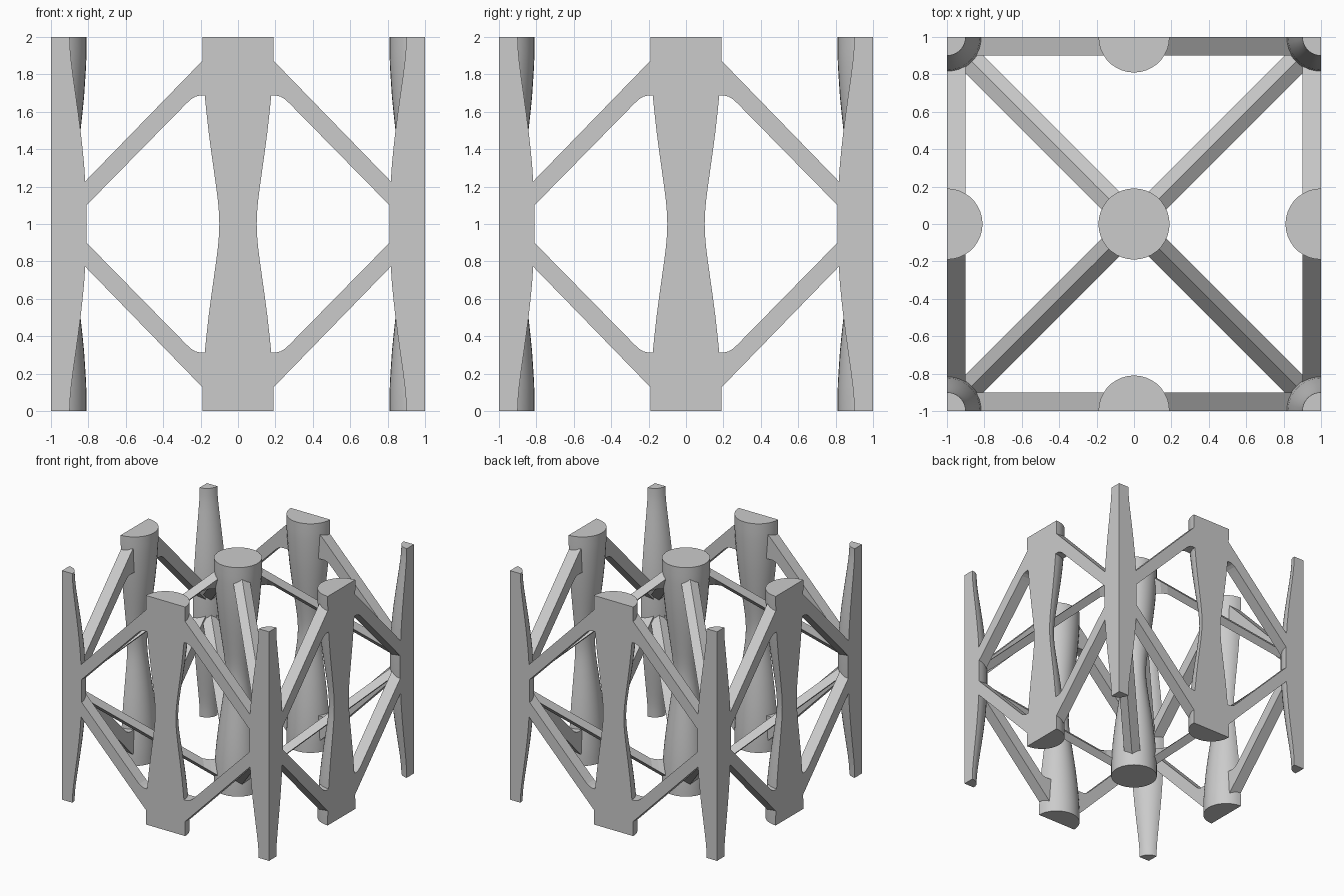
import bpy, bmesh, math
from mathutils import Matrix, Vector

cube = bpy.data.objects.get("Cube")
if cube:
    bpy.data.objects.remove(cube, do_unlink=True)

grey = bpy.data.materials.new("light_grey")
grey.use_nodes = True
COLOUR = (0.6, 0.6, 0.6, 1)
grey.diffuse_color = COLOUR
grey.node_tree.nodes["Principled BSDF"].inputs["Base Color"].default_value = COLOUR

# Column radius by distance from its wide end (0) to its narrow end (1)
TAPER = [(0, .19), (.08, .19), (.15, .188), (.23, .183), (.32, .177), (.41, .168),
         (.5, .158), (.6, .145), (.7, .131), (.8, .117), (.88, .107), (.94, .102), (1, .1)]


def make_object(name, bm, turn=0, smooth=False):
    """Finish a mesh, turned in quarter turns about the centre."""
    bmesh.ops.recalc_face_normals(bm, faces=bm.faces)
    bm.transform(Matrix.Rotation(turn * math.pi / 2, 4, 'Z'))
    mesh = bpy.data.meshes.new(name)
    bm.to_mesh(mesh)
    bm.free()
    mesh.materials.append(grey)
    ob = bpy.data.objects.new(name, mesh)
    bpy.context.scene.collection.objects.link(ob)
    if smooth:
        bpy.ops.object.select_all(action='DESELECT')
        ob.select_set(True)
        bpy.context.view_layer.objects.active = ob
        bpy.ops.object.shade_smooth_by_angle(angle=math.radians(35))
    return ob


def column(name, x, y, start, sweep, wide_ends, turn=0):
    """Waisted or bellied column, whole or cut to a sector."""
    if wide_ends:
        lower = [(t, r) for t, r in TAPER]
    else:
        lower = [(1 - t, r) for t, r in reversed(TAPER)]
    profile = lower + [(2 - z, r) for z, r in reversed(lower[:-1])]
    whole = sweep == 360
    n = sweep // 10
    bm = bmesh.new()
    rings = []
    for z, r in profile:
        ring = []
        for i in range(n if whole else n + 1):
            a = math.radians(start + i * 10)
            ring.append(bm.verts.new((x + r * math.cos(a), y + r * math.sin(a), z)))
        if not whole:
            ring.append(bm.verts.new((x, y, z)))
        rings.append(ring)
    for lo, hi in zip(rings, rings[1:]):
        for i in range(len(lo)):
            j = (i + 1) % len(lo)
            bm.faces.new((lo[i], lo[j], hi[j], hi[i]))
    bm.faces.new(rings[0])
    bm.faces.new(rings[-1])
    make_object(name, bm, turn, True)


def side_brace(name, sx, upper, turn):
    """Flat diagonal bar in the front plane, filleted under its joint."""
    outline = [(.12, 1.94), (.19, 1.873), (.813, 1.232), (.9, 1.143), (.9, 1.01),
               (.813, 1.097), (.28, 1.64), (.255, 1.664), (.23, 1.68), (.205, 1.687),
               (.12, 1.685)]
    bm = bmesh.new()
    face = bm.faces.new([bm.verts.new((sx * px, -1, pz if upper else 2 - pz))
                         for px, pz in outline])
    out = bmesh.ops.extrude_face_region(bm, geom=[face])
    moved = [v for v in out["geom"] if isinstance(v, bmesh.types.BMVert)]
    bmesh.ops.translate(bm, verts=moved, vec=(0, .1, 0))
    make_object(name, bm, turn)


def inner_brace(name, upper, turn):
    """Rhombic bar from the end of the centre column to a corner belly."""
    h = .048
    bm = bmesh.new()
    rings = []
    for a, drop in [(.06, .12), (.13, .06), (.16, .028), (.2, 0), (.91, 0)]:
        z = 1.98 - a
        pts = [(a, a, z + h), (a + h, a - h, z), (a, a, z - h - drop), (a - h, a + h, z)]
        rings.append([bm.verts.new(Vector((px, py, pz if upper else 2 - pz)))
                      for px, py, pz in pts])
    for p, q in zip(rings, rings[1:]):
        for i in range(4):
            j = (i + 1) % 4
            bm.faces.new((p[i], p[j], q[j], q[i]))
    bm.faces.new(rings[0])
    bm.faces.new(rings[-1])
    make_object(name, bm, turn)


# Columns: one whole, four halves, four quarters
column("centre_column", 0, 0, 0, 360, True)
for k, side in enumerate(["front", "left", "back", "right"]):
    column(side + "_half_column", 0, -1, 0, 180, True, k)
    column(side + "_corner_column", -1, -1, 0, 90, False, k)
    # Braces on each side and from the centre to each corner
    for upper, level in [(True, "upper"), (False, "lower")]:
        side_brace(f"{side}_{level}_brace_a", 1, upper, k)
        side_brace(f"{side}_{level}_brace_b", -1, upper, k)
        inner_brace(f"{side}_{level}_inner_brace", upper, k)
